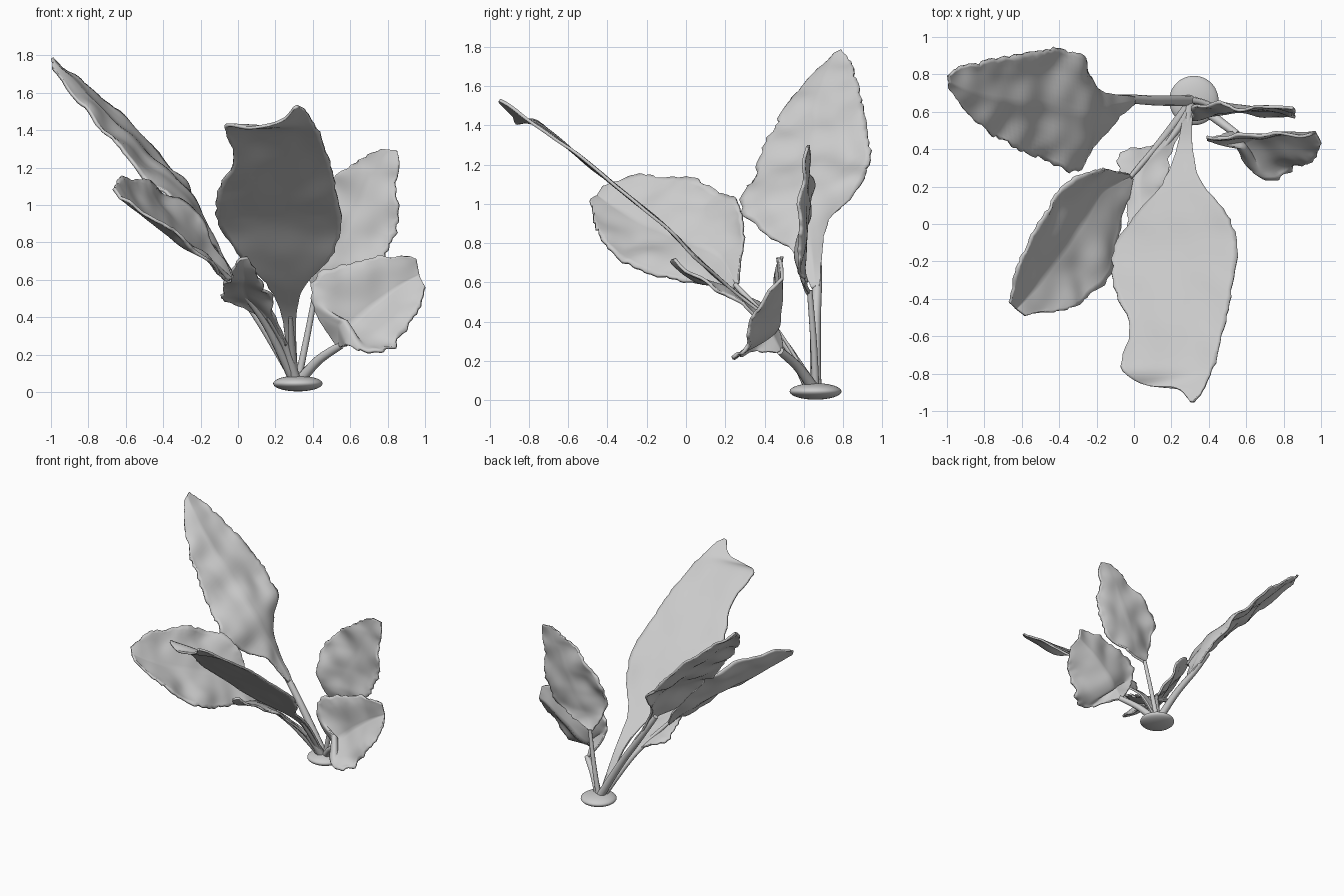
import bpy
import bmesh
import math
from mathutils import Vector, noise

cube = bpy.data.objects.get("Cube")
if cube:
    bpy.data.objects.remove(cube)

GREY = (0.6, 0.6, 0.6, 1)
material = bpy.data.materials.new("leaf grey")
material.use_nodes = True
material.diffuse_color = GREY
material.node_tree.nodes["Principled BSDF"].inputs["Base Color"].default_value = GREY

ROWS, COLUMNS = 60, 24


def finish(obj):
    obj.data.materials.clear()
    obj.data.materials.append(material)
    bpy.ops.object.select_all(action="DESELECT")
    obj.select_set(True)
    bpy.context.view_layer.objects.active = obj


def sample(points, t):
    """Smooth curve through the points, with t running from start to end."""
    points = [Vector(p) for p in points]
    last = len(points) - 1
    i = min(int(t * last), last - 1)
    f = t * last - i
    a, b = points[max(i - 1, 0)], points[i]
    c, d = points[i + 1], points[min(i + 2, last)]
    return b + f * ((c - a) / 2 + f * (a - b * 2.5 + c * 2 - d / 2
                    + f * (b * 1.5 - c * 1.5 + (d - a) / 2)))


def blade(name, left, right, fold=0.0, ruffle=0.025, frill=0.025, thickness=0.016):
    """Leaf surface stretched between two edge curves, folded along its midrib."""
    bm = bmesh.new()
    grid = []
    for r in range(ROWS + 1):
        t = r / ROWS
        a, b = sample(left, t), sample(right, t)
        step = 1 / ROWS
        ahead = sample(left, min(t + step, 1)) + sample(right, min(t + step, 1))
        behind = sample(left, max(t - step, 0)) + sample(right, max(t - step, 0))
        across = b - a
        normal = across.cross(ahead - behind).normalized()
        row = []
        for c in range(COLUMNS + 1):
            s = c / COLUMNS
            side = abs(2 * s - 1)
            p = a.lerp(b, s)
            fade = min(1, across.length * 4)
            wave = noise.noise(p * 6) * (0.5 + side)
            jag = noise.noise(p * 24) * side ** 6
            p += normal * (fold * across.length * (1 - side) + ruffle * fade * wave)
            p += across.normalized() * (frill * fade * jag * (1 if s > 0.5 else -1))
            row.append(bm.verts.new(p))
        grid.append(row)
    for lower, upper in zip(grid, grid[1:]):
        for c in range(COLUMNS):
            bm.faces.new((lower[c], lower[c + 1], upper[c + 1], upper[c]))
    mesh = bpy.data.meshes.new(name)
    bm.to_mesh(mesh)
    bm.free()
    obj = bpy.data.objects.new(name, mesh)
    bpy.context.collection.objects.link(obj)
    solid = obj.modifiers.new("thickness", "SOLIDIFY")
    solid.thickness = thickness
    solid.offset = 0
    finish(obj)
    bpy.ops.object.shade_smooth_by_angle(angle=math.radians(50))


def stem(name, points, start, end):
    """Tapered stalk along a smooth path."""
    curve = bpy.data.curves.new(name, "CURVE")
    curve.dimensions = "3D"
    curve.bevel_depth = 1
    curve.bevel_resolution = 3
    curve.use_fill_caps = True
    spline = curve.splines.new("POLY")
    count = 16
    spline.points.add(count)
    for i, point in enumerate(spline.points):
        t = i / count
        point.co = (*sample(points, t), 1)
        point.radius = start + (end - start) * t
    obj = bpy.data.objects.new(name, curve)
    bpy.context.collection.objects.link(obj)
    finish(obj)
    bpy.ops.object.convert(target="MESH")
    bpy.ops.object.shade_smooth_by_angle(angle=math.radians(50))


# Flattened round base
bpy.ops.mesh.primitive_uv_sphere_add(segments=48, ring_count=24, radius=1,
                                     location=(0.32, 0.66, 0.045))
base = bpy.context.object
base.name = "base"
base.scale = (0.132, 0.132, 0.042)
finish(base)
bpy.ops.object.shade_smooth()

# Broad leaf leaning far forward
blade("front_leaf",
      [(.27, .63, .1), (.24, .45, .38), (.17, .24, .56), (.02, .06, .72), (-.1, -.12, .9),
       (-.11, -.33, 1.07), (-.02, -.55, 1.24), (-.07, -.76, 1.42), (.06, -.86, 1.41),
       (.23, -.88, 1.45), (.3, -.95, 1.52)],
      [(.32, .63, .1), (.31, .45, .38), (.35, .24, .56), (.5, .05, .73), (.55, -.1, .88),
       (.53, -.32, 1.06), (.49, -.52, 1.23), (.44, -.72, 1.37), (.4, -.82, 1.44),
       (.36, -.9, 1.5), (.32, -.95, 1.53)],
      ruffle=0.006, frill=0.015)
stem("front_stem", [(.3, .65, .06), (.29, .55, .22), (.28, .42, .4)], 0.028, 0.01)

# Tallest leaf, reaching right and back
blade("tall_leaf",
      [(.0, .64, .57), (-.12, .54, .75), (-.29, .29, .97), (-.5, .35, 1.13),
       (-.7, .44, 1.37), (-.87, .57, 1.57), (-.99, .73, 1.74)],
      [(.0, .68, .58), (-.19, .72, .9), (-.28, .9, 1.11), (-.48, .94, 1.3),
       (-.7, .89, 1.52), (-.88, .85, 1.69), (-.99, .79, 1.79)],
      fold=0.06, ruffle=0.03)
stem("tall_stem", [(.31, .66, .06), (.12, .66, .38), (-.06, .67, .64), (-.19, .66, .84)],
     0.03, 0.02)

# Folded leaf on the right, reaching forward
blade("right_leaf",
      [(-.03, .27, .6), (-.19, .29, .9), (-.34, .23, 1.03), (-.5, .02, 1.12),
       (-.62, -.22, 1.14), (-.67, -.42, 1.08)],
      [(-.01, .24, .57), (-.07, .05, .6), (-.1, -.18, .65), (-.18, -.33, .72),
       (-.35, -.45, .85), (-.58, -.49, 1.02)],
      fold=0.12)
stem("right_stem", [(.3, .64, .06), (.15, .45, .36), (-.02, .25, .59)], 0.028, 0.012)

# Small curled leaf beneath it
blade("small_leaf",
      [(.23, .53, .25), (.1, .42, .42), (-.07, .38, .49), (-.08, .26, .54),
       (-.04, .1, .59), (-.03, -.02, .65), (.01, -.08, .71)],
      [(.26, .51, .25), (.2, .39, .4), (.18, .25, .5), (.14, .17, .57),
       (.11, .1, .62), (.09, 0, .65), (.05, -.06, .72)],
      fold=-0.05, ruffle=0.03)
stem("small_stem", [(.31, .63, .06), (.25, .53, .25), (.16, .41, .4)], 0.028, 0.012)

# Upright leaf on the left
blade("upright_leaf",
      [(.41, .62, .54), (.35, .56, .66), (.31, .59, .82), (.34, .62, .97), (.45, .62, 1.1),
       (.55, .61, 1.18), (.64, .61, 1.24), (.77, .62, 1.3)],
      [(.43, .63, .55), (.6, .59, .61), (.74, .56, .68), (.82, .58, .8), (.86, .59, .95),
       (.84, .6, 1.09), (.86, .61, 1.2), (.85, .62, 1.29)],
      fold=-0.04, ruffle=0.035)
stem("upright_stem", [(.32, .66, .06), (.37, .65, .3), (.42, .63, .56)], 0.02, 0.014)

# Low cupped leaf on the left, spreading sideways
blade("low_leaf",
      [(.52, .49, .25), (.42, .46, .42), (.39, .45, .52), (.43, .47, .62), (.58, .47, .68),
       (.77, .47, .73), (.95, .49, .71)],
      [(.55, .46, .24), (.6, .34, .25), (.7, .24, .21), (.82, .26, .24), (.89, .31, .34),
       (.96, .37, .44), (1, .43, .56)],
      fold=-0.2, ruffle=0.03)
stem("low_stem", [(.33, .65, .06), (.43, .57, .17), (.55, .48, .25)], 0.03, 0.02)
